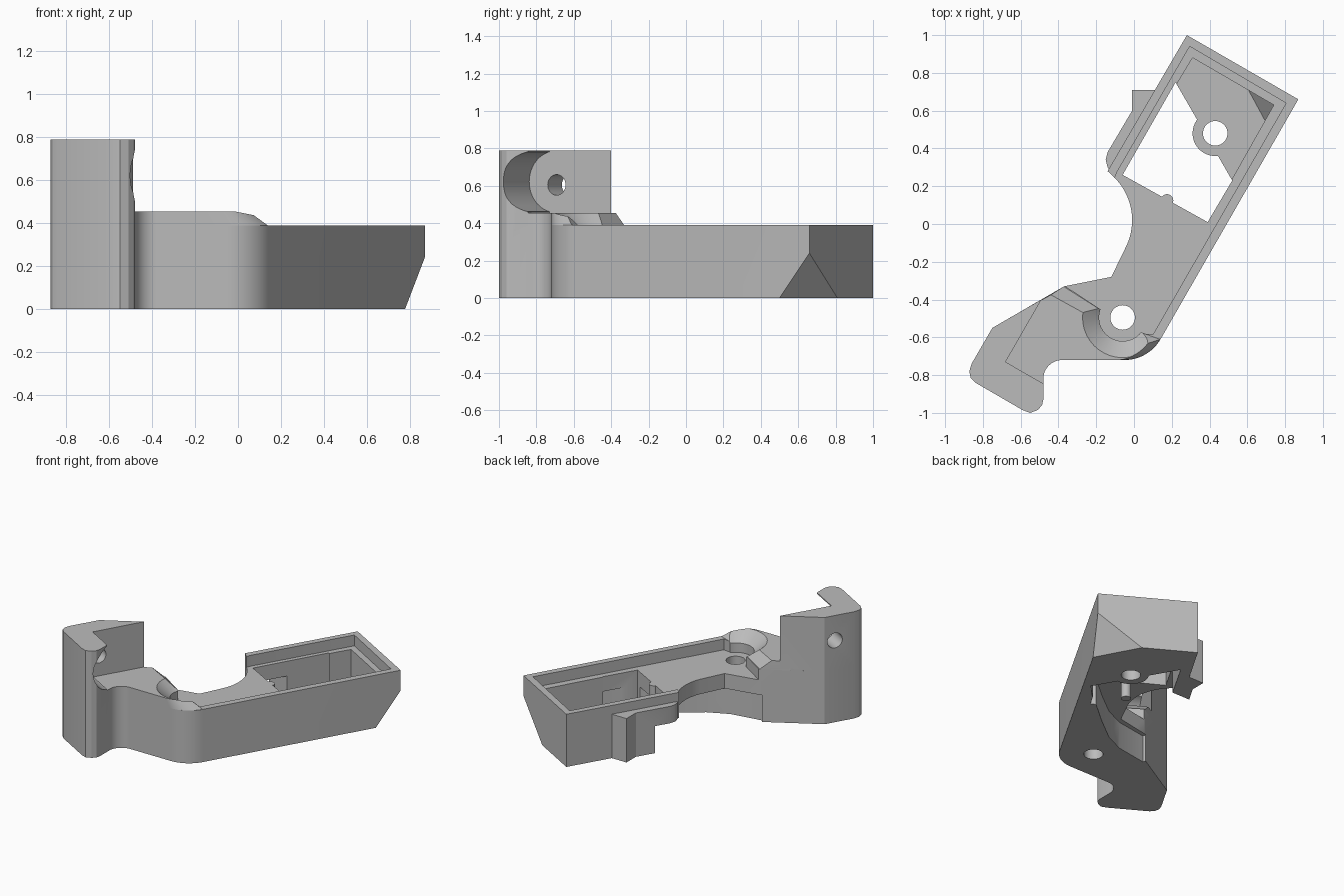
import bpy, bmesh, math
from mathutils import Vector, Matrix

cube = bpy.data.objects.get("Cube")
if cube:
    bpy.data.objects.remove(cube)

grey = bpy.data.materials.new("plain_grey")
grey.use_nodes = True
grey.diffuse_color = (0.5, 0.5, 0.5, 1)
grey.node_tree.nodes["Principled BSDF"].inputs["Base Color"].default_value = (0.5, 0.5, 0.5, 1)


def finish(name, bm):
    bmesh.ops.recalc_face_normals(bm, faces=bm.faces[:])
    mesh = bpy.data.meshes.new(name)
    bm.to_mesh(mesh)
    bm.free()
    mesh.materials.append(grey)
    ob = bpy.data.objects.new(name, mesh)
    bpy.context.collection.objects.link(ob)
    return ob


def loft(name, low, z0, high, z1):
    """Solid between two outlines with equal point counts."""
    bm = bmesh.new()
    a = [bm.verts.new((x, y, z0)) for x, y in low]
    b = [bm.verts.new((x, y, z1)) for x, y in high]
    bm.faces.new(a)
    bm.faces.new(b)
    for i in range(len(a)):
        j = (i + 1) % len(a)
        bm.faces.new((a[i], a[j], b[j], b[i]))
    return finish(name, bm)


def prism(name, outline, z0, z1):
    return loft(name, outline, z0, outline, z1)


def cone(name, centre, r0, r1, depth, axis=(0, 0, 1)):
    bm = bmesh.new()
    turn = Vector(axis).to_track_quat('Z', 'Y').to_matrix().to_4x4()
    bmesh.ops.create_cone(bm, cap_ends=True, segments=40, radius1=r0, radius2=r1,
                          depth=depth, matrix=Matrix.Translation(centre) @ turn)
    return finish(name, bm)


def wedge(name, shift=0.0):
    """Oversized tetrahedron that slices the lower far corner."""
    pts = [Vector(p) for p in ((.87, .66, .24), (.778, .5, 0), (.61, .81, 0), (.87, .66, 0))]
    mid = (pts[0] + pts[1] + pts[2]) / 3
    move = Vector((-.879, -.476, 0)) * shift
    bm = bmesh.new()
    v = [bm.verts.new(mid + (p - mid) * 3 + move) for p in pts]
    for i in range(4):
        bm.faces.new([v[k] for k in range(4) if k != i])
    return finish(name, bm)


def combine(ob, other, mode):
    mod = ob.modifiers.new(mode.lower(), 'BOOLEAN')
    mod.operation, mod.solver, mod.object = mode, 'EXACT', other
    bpy.context.view_layer.objects.active = ob
    bpy.ops.object.modifier_apply(modifier=mod.name)
    bpy.data.objects.remove(other)


def cut(ob, other):
    combine(ob, other, 'DIFFERENCE')


def join(ob, other):
    combine(ob, other, 'UNION')


def arc(cx, cy, r, a0, a1, n=12):
    angles = [math.radians(a0 + (a1 - a0) * i / n) for i in range(n + 1)]
    return [(cx + r * math.cos(a), cy + r * math.sin(a)) for a in angles]


# Main arm and tray outline
hook_tip = [(-.75, -.55), (-.86, -.74), (-.872, -.78), (-.865, -.815), (-.84, -.84),
            (-.59, -.985), (-.55, -1), (-.51, -.985), (-.487, -.96), (-.48, -.93)]
throat = arc(-.38, -.82, .1, 180, 90)
elbow = arc(-.05, -.5, .22, -90, -30)
outline = ([(.28, 1), (-.14, .28)] + arc(-.33, .02, .32, 46, -25, 16)
           + [(-.12, -.28), (-.27, -.31), (-.37, -.33)] + hook_tip + throat + elbow
           + [(.87, .66)])
body = prism("bracket_body", outline, 0, .39)

# Side lug on the tray
lug = [(.11, .71), (-.01, .71), (-.01, .6), (-.14, .38), (-.15, .34), (-.14, .3),
       (-.1, .25), (-.05, .35)]
join(body, prism("side_lug", lug, 0, .325))

# Sunken deck, leaving a thin rim
deck = [(.295, .94), (-.09, .275), (-.12, .2), (-.4, .1), (-.4, -.2), (-.37, -.325),
        (-.18, -.45), (-.06, -.5), (.05, -.58), (.1, -.585), (.805, .64)]
cut(body, prism("deck_cut", deck, .31, .6))

# Raised pad with sloping edges beside the elbow
shared = [(-.7, -.74), (-.48, -.845)] + throat
pad_low = [(-.37, -.33), (-.55, -.434)] + shared + elbow + [(.03, -.57), (-.18, -.45)]
pad_high = ([(-.44, -.375), (-.55, -.436)] + shared + arc(-.09, -.56, .16, -90, -30)
            + [(-.02, -.6), (-.25, -.48)])
join(body, loft("raised_pad", pad_low, .388, pad_high, .455))

# Upright hook block
block = hook_tip + [(-.48, -.845), (-.68, -.73), (-.49, -.40)]
join(body, prism("hook_block", block, .3, .79))

# Rounded scoop and cross hole in the hook
along, across = Vector((.866, -.5, 0)), Vector((.5, .866, 0))
inner = Vector((-.68, -.73, .622))
cut(body, cone("scoop_cut", inner + across * .04 + along * .3, .165, .165, .6, along))
cut(body, cone("cross_hole_cut", (-.73, -.65, .605), .055, .055, .36, along))

# Countersunk screw hole in the elbow
for r0, r1, z0, z1 in ((.125, .23, .38, .47), (.125, .125, .31, .5), (.065, .065, -.1, .5)):
    cut(body, cone("elbow_hole_cut", (-.06, -.495, (z0 + z1) / 2), r0, r1, z1 - z0))

# Deep tray pocket with a sloping inner corner
pocket = prism("pocket_cut", [(.31, .88), (-.06, .26), (.39, .01), (.74, .63)], .08, .6)
cut(pocket, wedge("inner_corner", .104))
cut(body, pocket)
cut(body, prism("window_cut", [(.22, .75), (-.06, .26), (.39, .01), (.52, .23)], -.1, .5))

# Hollow below the deck
hollow = [(-.4, .48), (.25, .48), (.5, .25), (.545, .2), (.46, .11), (.34, .015), (.18, -.12),
          (.01, -.25), (-.14, -.32), (-.38, -.36), (-.42, -.2)]
cut(body, prism("hollow_cut", hollow, -.1, .2))

# Screw boss in the tray floor and small post on the deck edge
join(body, cone("tray_boss", (.43, .48, .04), .12, .12, .08))
cut(body, cone("tray_hole_cut", (.43, .48, .1), .065, .065, .4))
join(body, cone("deck_post", (.175, .125, .19), .033, .033, .24))

# Sliced lower corner
cut(body, wedge("outer_corner"))

bpy.ops.object.select_all(action='DESELECT')
body.select_set(True)
bpy.context.view_layer.objects.active = body
bpy.ops.object.shade_smooth_by_angle(angle=math.radians(25))
